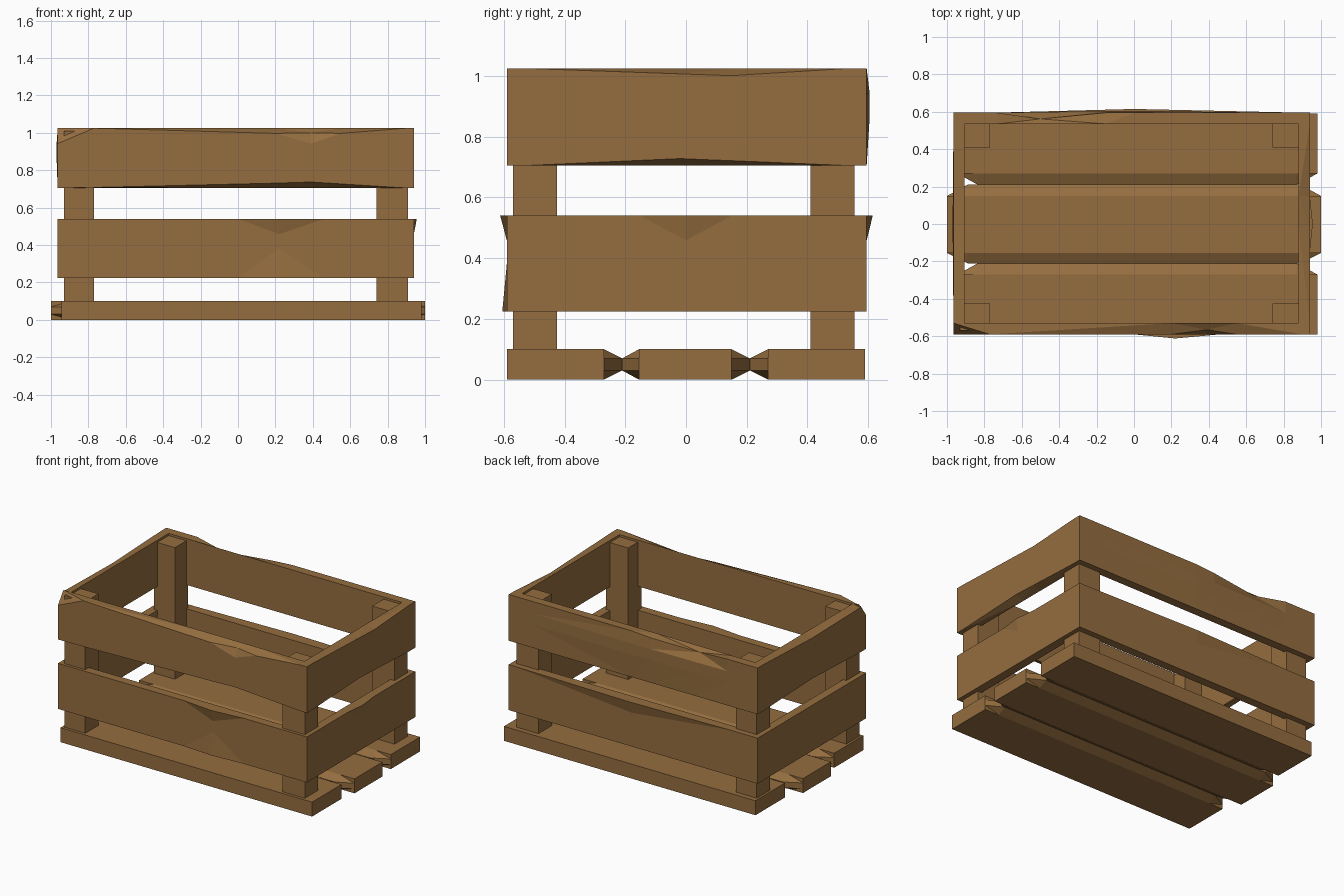
import bpy, bmesh

if "Cube" in bpy.data.objects:
    bpy.data.objects.remove(bpy.data.objects["Cube"])

wood = bpy.data.materials.new("wood")
wood.diffuse_color = (0.30, 0.155, 0.05, 1)
wood.use_nodes = True
wood.node_tree.nodes["Principled BSDF"].inputs["Base Color"].default_value = wood.diffuse_color

X0, X1, Y0, Y1 = -0.965, 0.94, -0.59, 0.595   # outer faces of the slats
T = 0.06                                       # slat thickness


def loft(name, sections):
    """Skin a row of matching cross-sections and cap both ends."""
    bm = bmesh.new()
    rows = [[bm.verts.new(p) for p in s] for s in sections]
    n = len(rows[0])
    for a, b in zip(rows, rows[1:]):
        for i in range(n):
            j = (i + 1) % n
            bm.faces.new((a[i], a[j], b[j], b[i]))
    bm.faces.new(rows[0][::-1])
    bm.faces.new(rows[-1])
    bmesh.ops.triangulate(bm, faces=bm.faces[:])
    bmesh.ops.recalc_face_normals(bm, faces=bm.faces[:])
    bmesh.ops.dissolve_limit(bm, angle_limit=0.005, verts=bm.verts[:], edges=bm.edges[:])
    mesh = bpy.data.meshes.new(name)
    bm.to_mesh(mesh)
    bm.free()
    mesh.materials.append(wood)
    bpy.context.collection.objects.link(bpy.data.objects.new(name, mesh))


def slat(name, side, z0, z1, stations):
    """Worn slat; station = (along, top drop, bottom lift, top out, mid out, bottom out)."""
    place = {"front": lambda t, d, z: (t, Y0 - d, z),
             "back": lambda t, d, z: (t, Y1 + d, z),
             "left": lambda t, d, z: (X0 - d, t, z),
             "right": lambda t, d, z: (X1 + d, t, z)}[side]
    h = z1 - z0
    loft(name, [[place(t, d, z) for d, z in (
        (-T, z0), (bo, z0 + lift), (mo, z0 + h * 0.5), (mo, z1 - h * 0.26),
        (to, z1 - max(drop, 0)), (-T, z1))]
        for t, drop, lift, to, mo, bo in stations])


# floor planks with bevelled, pointed long edges
def plank(name, xa, xb, ya, yb, tip_a, tip_b):
    def section(x, a, b):
        return [(x, ya, 0), (x, yb, 0), (x, b, 0.03), (x, b, 0.07),
                (x, yb, 0.1), (x, ya, 0.1), (x, a, 0.07), (x, a, 0.03)]
    loft(name, [section(xa, ya, yb), section(xa + 0.11, tip_a, tip_b),
                section(xb - 0.11, tip_a, tip_b), section(xb, ya, yb)])


plank("floor_plank_front", -0.945, 0.98, -0.59, -0.27, -0.59, -0.21)
plank("floor_plank_middle", -1.0, 1.0, -0.155, 0.15, -0.21, 0.21)
plank("floor_plank_back", -0.945, 0.98, 0.27, 0.59, 0.21, 0.59)

# corner posts
for sx, xa, xb in (("left", -0.93, -0.77), ("right", 0.74, 0.91)):
    for sy, ya, yb in (("front", -0.57, -0.425), ("back", 0.41, 0.555)):
        loft(f"post_{sy}_{sx}", [[(xa, ya, z), (xb, ya, z), (xb, yb, z), (xa, yb, z)]
                                 for z in (0.08, 1.01)])

# lower ring of slats, bulged along the upper edges
L0, L1 = 0.225, 0.54
slat("lower_slat_front", "front", L0, L1, [
    (X0, 0, 0, 0, 0, 0), (0, 0, 0, 0, 0, 0), (0.22, 0, 0, 0.022, 0, 0.015),
    (0.46, 0, 0, 0, 0, 0), (X1, 0, 0, 0, 0, 0)])
slat("lower_slat_back", "back", L0, L1, [
    (X0, 0, 0, 0, 0, 0), (-0.75, 0, 0, 0, 0, 0), (0, 0, 0, 0.02, 0, 0),
    (0.9, 0, 0, 0, 0, 0), (X1, 0, 0, 0, 0, 0)])
slat("lower_slat_right", "right", L0, L1, [
    (Y0 + T, 0, 0, 0, 0, 0), (-0.15, 0, 0, 0, 0, 0), (0, 0, 0, 0.016, 0, 0),
    (0.15, 0, 0, 0, 0, 0), (Y1 - T, 0, 0, 0, 0, 0)])
slat("lower_slat_left", "left", L0, L1, [
    (Y0 + T, 0, 0, 0, 0, 0), (Y1 - T, 0, 0, 0, 0, 0)])

# upper ring of slats, with chipped corner and worn edges
U0, U1 = 0.705, 1.025
slat("upper_slat_front", "front", U0, U1, [
    (X0, 0.085, 0, 0, 0, 0), (-0.77, 0, 0.003, 0, 0, 0), (0.2, 0.028, 0.026, 0, 0, 0),
    (0.39, 0.025, 0.032, -0.025, 0, 0), (0.55, 0.028, 0.022, 0, 0, 0),
    (0.9, 0, 0, 0, 0, 0), (X1, 0, 0, 0, 0, 0)])
slat("upper_slat_back", "back", U0, U1, [
    (X0, 0, 0, 0, 0, 0), (-0.73, 0, 0, 0, 0, 0), (-0.5, 0.028, 0, -0.033, 0.004, 0),
    (-0.15, 0.01, 0, 0, 0.008, 0), (0, 0, 0, 0, 0.01, 0), (0.75, 0, 0, 0, 0, 0),
    (X1, 0, 0, 0, 0, 0)])
slat("upper_slat_right", "right", U0, U1, [
    (Y0 + T, 0, 0, 0, 0, 0), (-0.02, 0.018, 0.023, 0, 0, 0), (0.15, 0.024, 0.016, 0, 0, 0),
    (Y1 - T, 0, 0, 0, 0, 0)])
slat("upper_slat_left", "left", U0, U1, [
    (Y0 + T, 0.01, 0, 0, 0, 0), (0, 0.02, 0.02, 0, 0.005, 0), (Y1 - T, 0, 0, 0, 0, 0)])
